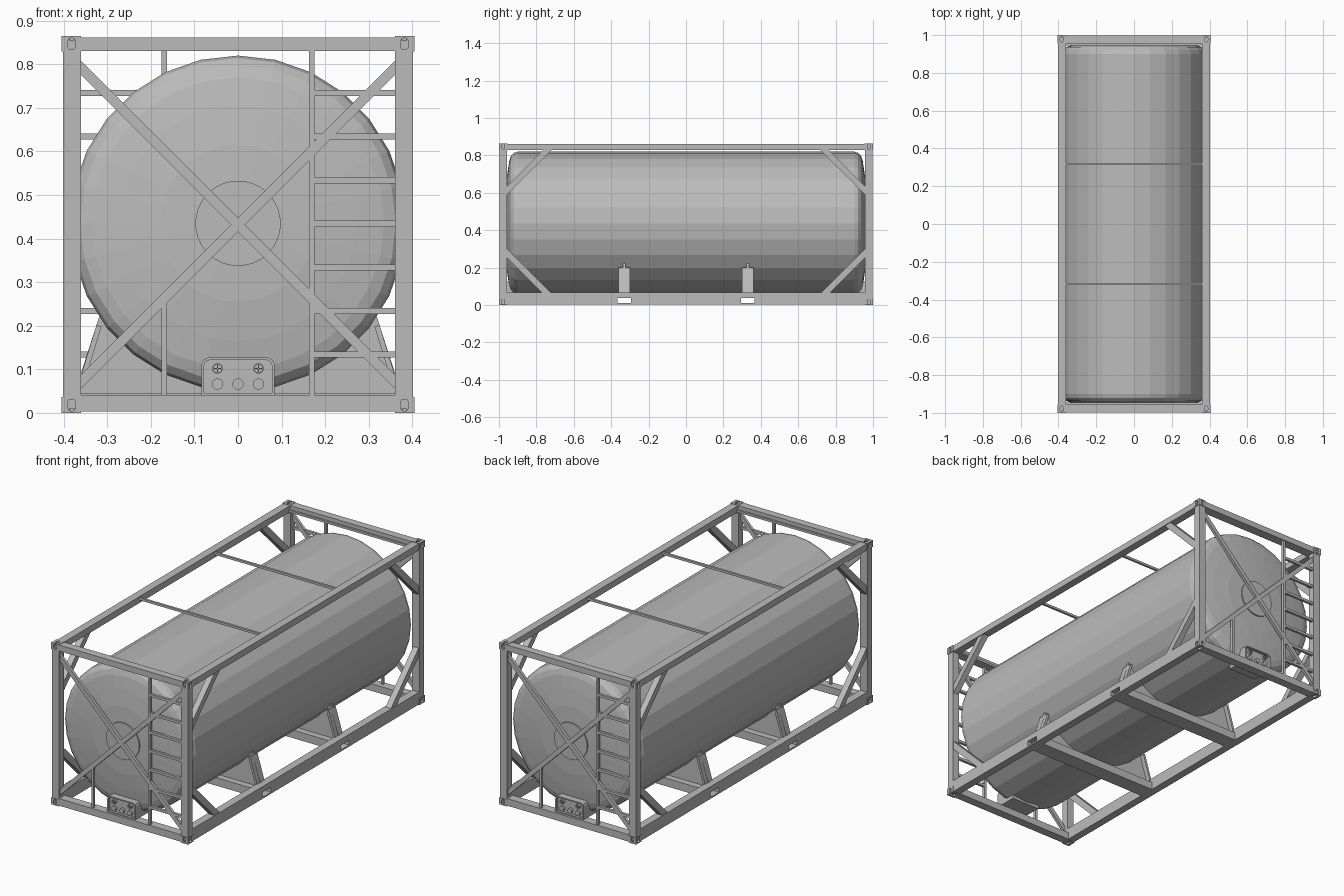
import bpy
import bmesh
from math import sin, cos, pi, atan2
from mathutils import Vector, Matrix

if "Cube" in bpy.data.objects:
    bpy.data.objects.remove(bpy.data.objects["Cube"])

GREY = (0.5, 0.5, 0.5, 1)
grey = bpy.data.materials.new("painted_grey")
grey.use_nodes = True
grey.diffuse_color = GREY
grey.node_tree.nodes["Principled BSDF"].inputs["Base Color"].default_value = GREY

W, L, H = 0.405, 1.0, 0.865      # half width, half length, height
MID, R = 0.435, 0.385            # tank axis height and radius
IN = 0.36                        # inner face of posts and rails
SADDLE = 0.33
paired = []                      # parts repeated by a half turn about z


def add(name, bm, pair=True):
    bmesh.ops.recalc_face_normals(bm, faces=bm.faces)
    mesh = bpy.data.meshes.new(name)
    bm.to_mesh(mesh)
    bm.free()
    mesh.materials.append(grey)
    ob = bpy.data.objects.new(name, mesh)
    bpy.context.collection.objects.link(ob)
    if pair:
        paired.append(ob)
    return ob


def prism(name, pts, axis, lo, hi, pair=True):
    """Extrude a 2D outline along an axis; the outline uses the other two axes in order."""
    bm = bmesh.new()

    def place(p, d):
        c = list(p)
        c.insert("xyz".index(axis), d)
        return bm.verts.new(c)
    a = [place(p, lo) for p in pts]
    b = [place(p, hi) for p in pts]
    bm.faces.new(a)
    bm.faces.new(b[::-1])
    for i in range(len(a)):
        j = (i + 1) % len(a)
        bm.faces.new((a[i], b[i], b[j], a[j]))
    return add(name, bm, pair)


def box(name, x, y, z, pair=True):
    rect = [(x[0], y[0]), (x[1], y[0]), (x[1], y[1]), (x[0], y[1])]
    return prism(name, rect, "z", z[0], z[1], pair)


def bar(name, p, q, width, axis, lo, hi):
    """Flat bar between two 2D points."""
    p, q = Vector(p), Vector(q)
    n = (q - p).orthogonal().normalized() * width / 2
    return prism(name, [p + n, q + n, q - n, p - n], axis, lo, hi)


def oval(cx, cy, rx, ry, n=12):
    """Slot outline, straight sides along the second axis."""
    pts = []
    for i in range(n):
        a = 2 * pi * (i + 0.5) / n
        pts.append((cx + rx * cos(a), cy + rx * sin(a) + (ry - rx) * (1 if sin(a) > 0 else -1)))
    return pts


def cut(ob, cutters):
    for c in cutters:
        m = ob.modifiers.new("cut", "BOOLEAN")
        m.object, m.solver = c, "EXACT"
    deps = bpy.context.evaluated_depsgraph_get()
    mesh = bpy.data.meshes.new_from_object(ob.evaluated_get(deps))
    ob.modifiers.clear()
    ob.data = mesh
    for c in cutters:
        bpy.data.objects.remove(c)


# Tank: turned profile with shallow domed ends
profile = [(0, .972), (.18, .965), (.27, .955), (.335, .945), (.362, .936), (.379, .92), (R, .9)]
profile += [(r, -y) for r, y in profile[::-1]]
bm = bmesh.new()
verts = [bm.verts.new((0, y, MID + r)) for r, y in profile]
edges = [bm.edges.new(e) for e in zip(verts, verts[1:])]
bmesh.ops.spin(bm, geom=verts + edges, cent=(0, 0, MID), axis=(0, 1, 0),
               angle=2 * pi, steps=28, use_duplicate=False)
bmesh.ops.remove_doubles(bm, verts=bm.verts, dist=0.0005)
add("tank", bm, False)
prism("end_disc", oval(0, MID, 0.098, 0.098, 28), "y", -0.975, -0.95)

# Corner castings with a slot on each outer face
casting = box("corner_castings", (IN, W), (-L, -0.955), (H - 0.036, H), False)
cx, cy, cz = 0.382, -0.978, H - 0.018
cut(casting, [
    prism("slot", oval(cx, cz, 0.009, 0.014), "y", -1.1, -0.99, False),
    prism("slot", oval(cy, cz, 0.009, 0.014), "x", 0.395, 0.5, False),
    prism("slot", oval(cx, cy, 0.009, 0.014), "z", H - 0.01, H + 0.1, False)])
casting.data.transform(Matrix.Translation((0, 0, -H / 2)))
casting.location.z = H / 2
mirror = casting.modifiers.new("mirror", "MIRROR")
mirror.use_axis = (True, True, True)

# End frame: posts and cross rails
OUT = 0.003
for s in (-1, 1):
    xs = sorted((s * IN, s * (W - OUT)))
    box("corner_post", xs, (-L + OUT, -0.958), (0.03, H - 0.03))
box("end_top_rail", (-IN, IN), (-L + OUT, -0.955), (0.83, H - OUT))
box("end_top_lip", (-IN, IN), (-0.955, -0.945), (0.83, 0.842))
box("end_bottom_rail", (-IN, IN), (-L + OUT, -0.95), (OUT, 0.041))

# End cross bracing
for s in (-1, 1):
    bar("end_brace", (-0.37 * s, 0.802), (0.37 * s, 0.062), 0.023, "y", -0.992, -0.976)
bar("end_strut", (-0.169, 0.03), (-0.169, 0.265), 0.012, "y", -0.99, -0.975)

# Ladder
box("ladder_stile", (0.163, 0.175), (-0.994, -0.976), (0.035, 0.835))
for i in range(7):
    z = 0.134 + 0.1 * i
    box("ladder_rung", (0.17, IN + 0.01), (-0.992, -0.978), (z - 0.007, z + 0.007))

# Side rails, the lower one with lifting pockets
def pockets():
    return [box("pocket", (-0.6, 0.6), (s * SADDLE - 0.035, s * SADDLE + 0.035),
                (0.011, 0.037), False) for s in (-1, 1)]


box("side_top_rail", (IN, W - OUT), (-0.96, 0.96), (0.828, H - OUT))
rail = box("side_bottom_rail", (IN, W - OUT), (-0.96, 0.96), (OUT, 0.068))
cut(rail, pockets())

# Side corner braces
for s in (-1, 1):
    bar("side_upper_brace", (s * 0.97, 0.6), (s * 0.73, 0.84), 0.033, "x", 0.366, 0.398)
    bar("side_lower_brace", (s * 0.97, 0.29), (s * 0.73, 0.05), 0.033, "x", 0.366, 0.398)

# Saddles: hollow cross beam, curved web and sloping flanges
a0 = atan2(0.318, 0.212)
arc = [(0.382 * sin(a0 * t / 8), MID - 0.382 * cos(a0 * t / 8)) for t in range(8, -9, -1)]
web = [(-0.368, 0.04), (0.368, 0.04), (0.368, 0.068)] + arc + [(-0.368, 0.068)]
beam = box("saddle_beam", (-IN, IN), (SADDLE - 0.042, SADDLE + 0.042), (OUT, 0.046))
cut(beam, pockets())
prism("saddle_web", web, "y", SADDLE - 0.007, SADDLE + 0.007)
for s in (-1, 1):
    bar("saddle_flange", (s * 0.362, 0.06), (s * 0.319, 0.2), 0.012, "y",
        SADDLE - 0.031, SADDLE + 0.031)
box("roof_bar", (-IN, IN), (0.312, 0.324), (0.846, 0.858))

# Valve box with recessed panel
def rounded(x, z0, z1, r):
    top = [(s * (x - r) + r * sin(a), z1 - r + r * cos(a)) for s, angles in
           ((1, (pi / 2, pi / 4, 0)), (-1, (0, -pi / 4, -pi / 2))) for a in angles]
    return [(-x, z0), (x, z0)] + top


valve_box = prism("valve_box", rounded(0.084, 0.04, 0.127, 0.016), "y", -0.985, -0.86)
cut(valve_box, [prism("recess", rounded(0.078, 0.046, 0.121, 0.012), "y", -1.1, -0.972, False)])
for x in (-0.047, 0, 0.047):
    prism("valve_cap", oval(x, 0.066, 0.013, 0.013, 16), "y", -0.984, -0.965)
for x in (-0.047, 0.047):
    wheel = prism("valve_wheel", oval(x, 0.102, 0.012, 0.012, 16), "y", -0.984, -0.965)
    cut(wheel, [prism("hole", oval(x, 0.102, 0.0095, 0.0095, 16), "y", -1.1, -0.976, False)])
    box("wheel_spoke", (x - 0.0015, x + 0.0015), (-0.983, -0.97), (0.092, 0.112))
    box("wheel_spoke", (x - 0.01, x + 0.01), (-0.983, -0.97), (0.1005, 0.1035))

# Repeat every paired part on the opposite side
for ob in paired:
    twin = ob.copy()
    twin.name = ob.name + "_opposite"
    twin.rotation_euler.z = pi
    bpy.context.collection.objects.link(twin)
